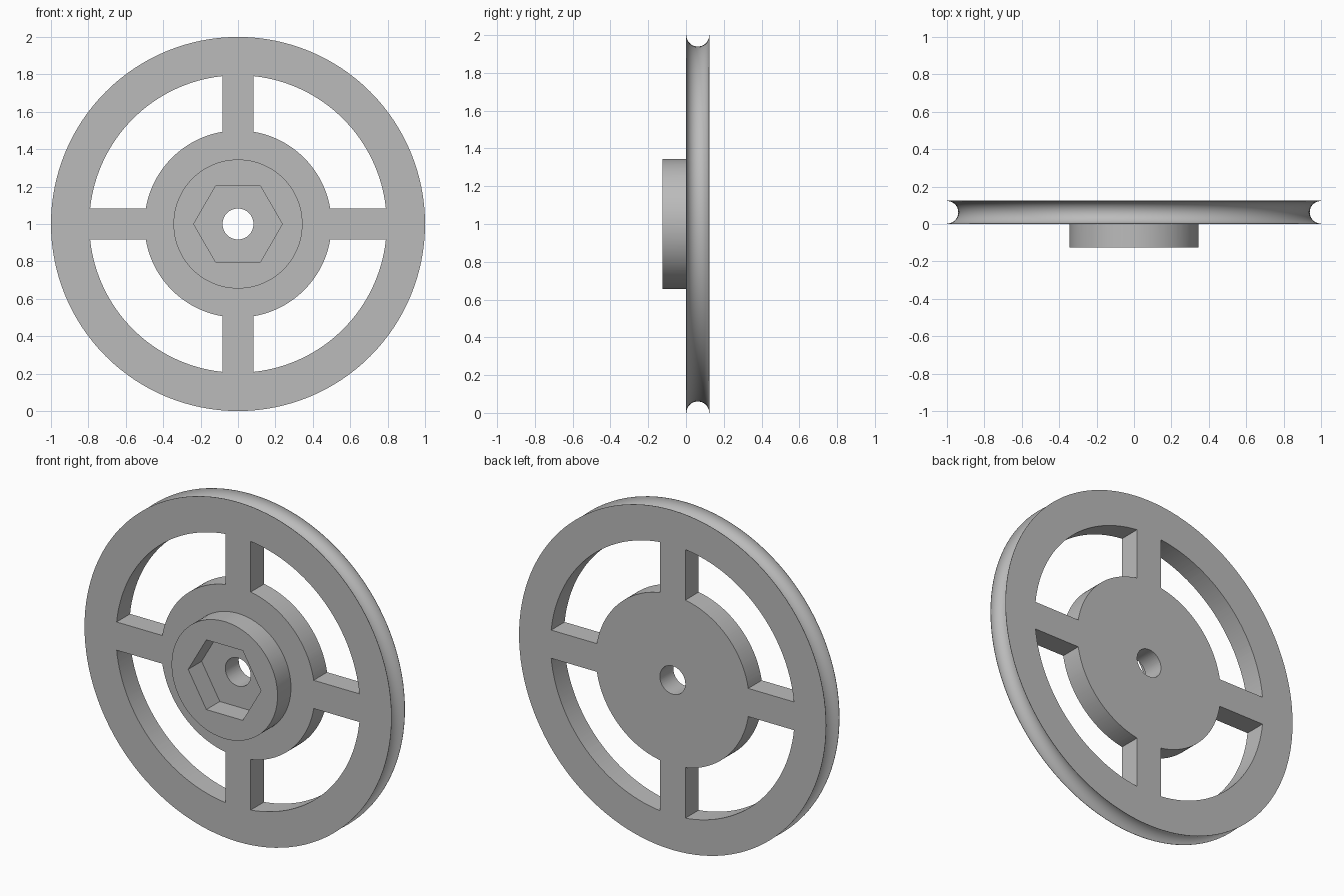
import bpy, bmesh, math
from mathutils import Matrix, Vector

if "Cube" in bpy.data.objects:
    bpy.data.objects.remove(bpy.data.objects["Cube"])

THICK = 0.125        # wheel thickness and boss height
RIM_INNER, HUB = 0.795, 0.5
SPOKE = 0.083        # half the spoke width
CENTRE = Vector((0, 0, 1))

grey = bpy.data.materials.new("plain_grey")
grey.use_nodes = True
colour = (0.5, 0.5, 0.5, 1)
grey.diffuse_color = colour
grey.node_tree.nodes["Principled BSDF"].inputs["Base Color"].default_value = colour


def make_object(name, bm):
    bmesh.ops.recalc_face_normals(bm, faces=bm.faces)
    mesh = bpy.data.meshes.new(name)
    bm.to_mesh(mesh)
    bm.free()
    mesh.materials.append(grey)
    obj = bpy.data.objects.new(name, mesh)
    bpy.context.collection.objects.link(obj)
    return obj


def lathe(name, profile, steps=128):
    """Spin (radius, y) points about the wheel axis."""
    bm = bmesh.new()
    verts = [bm.verts.new(CENTRE + Vector((r, y, 0))) for r, y in profile]
    edges = [bm.edges.new(pair) for pair in zip(verts, verts[1:])]
    bmesh.ops.spin(bm, geom=verts + edges, cent=CENTRE, axis=(0, 1, 0),
                   angle=math.tau, steps=steps, use_duplicate=False)
    bmesh.ops.remove_doubles(bm, verts=bm.verts, dist=1e-5)
    return make_object(name, bm)


def prism(name, outline, y0, y1):
    """Extrude an (x, z) outline along y."""
    bm = bmesh.new()
    face = bm.faces.new([bm.verts.new(CENTRE + Vector((x, y0, z))) for x, z in outline])
    top = bmesh.ops.extrude_face_region(bm, geom=[face])["geom"]
    bmesh.ops.translate(bm, vec=(0, y1 - y0, 0),
                        verts=[v for v in top if isinstance(v, bmesh.types.BMVert)])
    return make_object(name, bm)


def circle(radius, sides):
    return [(radius * math.cos(math.tau * i / sides),
             radius * math.sin(math.tau * i / sides)) for i in range(sides)]


def arc(radius, steps):
    """Part of a circle between two neighbouring spokes."""
    a = math.asin(SPOKE / radius)
    angles = [a + (math.pi / 2 - 2 * a) * i / steps for i in range(steps + 1)]
    return [(radius * math.cos(t), radius * math.sin(t)) for t in angles]


def combine(target, tool, operation):
    tool.hide_render = True
    mod = target.modifiers.new(tool.name, "BOOLEAN")
    mod.operation, mod.solver, mod.object = operation, "EXACT", tool
    bpy.context.view_layer.objects.active = target
    bpy.ops.object.modifier_apply(modifier=mod.name)
    bpy.data.objects.remove(tool)


# Wheel disc with a half-round groove in its edge
groove = 0.0605
edge = [(1 - groove * math.sin(math.pi * i / 20),
         THICK / 2 - groove * math.cos(math.pi * i / 20)) for i in range(21)]
wheel = lathe("pulley_wheel", [(0, 0), (1, 0)] + edge + [(1, THICK), (0, THICK)])

# Openings between the four spokes
window = arc(RIM_INNER, 32) + arc(HUB, 32)[::-1]
for i in range(4):
    turn = Matrix.Rotation(i * math.pi / 2, 2)
    outline = [tuple(turn @ Vector(p)) for p in window]
    combine(wheel, prism("window_cutter", outline, -0.05, THICK + 0.05), "DIFFERENCE")

# Round boss, hexagonal nut pocket and axle bore
combine(wheel, prism("boss", circle(0.345, 96), -THICK, THICK / 2), "UNION")
combine(wheel, prism("nut_pocket", circle(0.237, 6), -0.2, 0), "DIFFERENCE")
combine(wheel, prism("axle_bore", circle(0.083, 48), -0.2, 0.2), "DIFFERENCE")

# Smooth curved walls, keep edges sharp
bpy.ops.object.select_all(action="DESELECT")
wheel.select_set(True)
bpy.context.view_layer.objects.active = wheel
bpy.ops.object.shade_smooth_by_angle(angle=math.radians(30))
